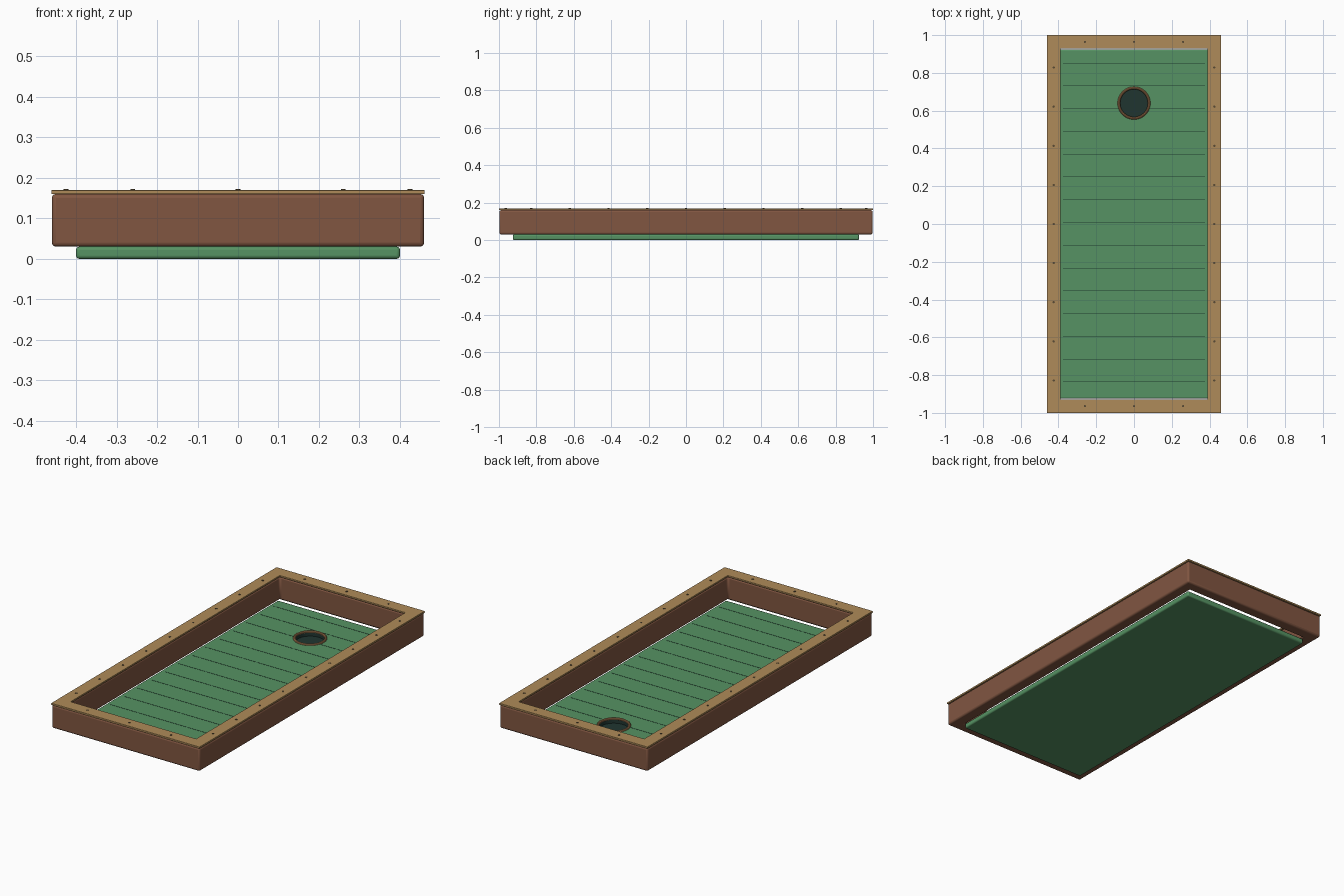
import bpy
import bmesh
from mathutils import Matrix

cube = bpy.data.objects.get("Cube")
if cube:
    bpy.data.objects.remove(cube, do_unlink=True)


def material(name, rgb):
    m = bpy.data.materials.new(name)
    m.use_nodes = True
    m.diffuse_color = (*rgb, 1)
    m.node_tree.nodes["Principled BSDF"].inputs["Base Color"].default_value = (*rgb, 1)
    return m


brown = material("brown wood", (0.22, 0.093, 0.053))
tan = material("tan wood", (0.43, 0.26, 0.10))
green = material("green felt", (0.093, 0.29, 0.125))
copper = material("copper ring", (0.42, 0.21, 0.09))
dark = material("dark cup", (0.014, 0.036, 0.03))
seam_color = material("dark green seam", (0.012, 0.045, 0.026))
screw_color = material("dark screw", (0.10, 0.07, 0.035))


def make(name, bm, mat, bevel=0, smooth=True):
    bmesh.ops.recalc_face_normals(bm, faces=bm.faces)
    mesh = bpy.data.meshes.new(name)
    bm.to_mesh(mesh)
    bm.free()
    ob = bpy.data.objects.new(name, mesh)
    bpy.context.collection.objects.link(ob)
    mesh.materials.append(mat)
    if bevel:
        mod = ob.modifiers.new("bevel", "BEVEL")
        mod.width, mod.segments, mod.limit_method = bevel, 3, "ANGLE"
    if smooth:
        bpy.ops.object.select_all(action="DESELECT")
        ob.select_set(True)
        bpy.context.view_layer.objects.active = ob
        bpy.ops.object.shade_smooth_by_angle()
    return ob


def add_box(bm, x0, x1, y0, y1, z0, z1):
    size = Matrix.Diagonal((x1 - x0, y1 - y0, z1 - z0, 1))
    place = Matrix.Translation(((x0 + x1) / 2, (y0 + y1) / 2, (z0 + z1) / 2))
    bmesh.ops.create_cube(bm, size=1, matrix=place @ size)


def frame(name, outer, inner, z0, z1, mat, bevel):
    """Rectangular ring extruded upward."""
    bm = bmesh.new()
    corners = [(-1, -1), (1, -1), (1, 1), (-1, 1)]
    loops = [[bm.verts.new((sx * hx, sy * hy, z0)) for sx, sy in corners]
             for hx, hy in (outer, inner)]
    o, i = loops
    faces = [bm.faces.new((o[k], o[(k + 1) % 4], i[(k + 1) % 4], i[k])) for k in range(4)]
    ext = bmesh.ops.extrude_face_region(bm, geom=faces, use_keep_orig=True)
    top = [g for g in ext["geom"] if isinstance(g, bmesh.types.BMVert)]
    bmesh.ops.translate(bm, verts=top, vec=(0, 0, z1 - z0))
    return make(name, bm, mat, bevel)


def add_cylinder(bm, x, y, z0, z1, r, sides):
    bmesh.ops.create_cone(bm, cap_ends=True, segments=sides, radius1=r, radius2=r,
                          depth=z1 - z0, matrix=Matrix.Translation((x, y, (z0 + z1) / 2)))


HOLE_Y, HOLE_R, BED_TOP = 0.64, 0.076, 0.03

# Bed with a round recess
bm = bmesh.new()
add_box(bm, -0.4, 0.4, -0.925, 0.925, 0, BED_TOP)
bed = make("felt_bed", bm, green, 0.008)
bm = bmesh.new()
add_cylinder(bm, 0, HOLE_Y, 0.006, 0.06, HOLE_R, 48)
cutter = make("hole_cutter", bm, dark, smooth=False)
cutter.hide_render = True
cutter.hide_set(True)
cutter.display_type = "WIRE"
cut = bed.modifiers.new("hole", "BOOLEAN")
cut.object, cut.operation, cut.solver = cutter, "DIFFERENCE", "EXACT"

# Open cup lining the recess
bm = bmesh.new()
add_cylinder(bm, 0, HOLE_Y, 0.008, BED_TOP + 0.002, HOLE_R - 0.001, 48)
lid = [f for f in bm.faces if f.normal.z > 0.9]
bmesh.ops.delete(bm, geom=lid, context="FACES_ONLY")
make("hole_cup", bm, dark)

# Rim around the hole
bpy.ops.mesh.primitive_torus_add(location=(0, HOLE_Y, BED_TOP + 0.001), major_segments=48,
                                 minor_segments=10, major_radius=0.08, minor_radius=0.007)
ring = bpy.context.object
ring.name = "hole_rim"
ring.data.materials.append(copper)
bpy.ops.object.shade_smooth_by_angle()

# Thin seams across the bed, broken where they meet the hole
bm = bmesh.new()
for k in range(-7, 8):
    y = 0.008 + k * 0.1206
    spans = [(-0.375, 0.375)]
    if abs(y - HOLE_Y) < 0.08:
        spans = [(-0.375, -0.08), (0.08, 0.375)]
    for a, b in spans:
        add_box(bm, a, b, y - 0.0013, y + 0.0013, BED_TOP - 0.001, BED_TOP + 0.0008)
make("bed_seams", bm, seam_color, smooth=False)

# Rails and flat top trim
frame("side_rails", (0.46, 0.998), (0.393, 0.932), 0.03, 0.16, brown, 0.01)
frame("top_trim", (0.461, 1.0), (0.39, 0.928), 0.16, 0.17, tan, 0.0015)

# Screws along the trim
bm = bmesh.new()
for side in (-1, 1):
    for k in range(-4, 5):
        add_cylinder(bm, side * 0.425, k * 0.207, 0.168, 0.172, 0.006, 12)
    for k in (-1, 0, 1):
        add_cylinder(bm, k * 0.26, side * 0.964, 0.168, 0.172, 0.006, 12)
make("trim_screws", bm, screw_color)
